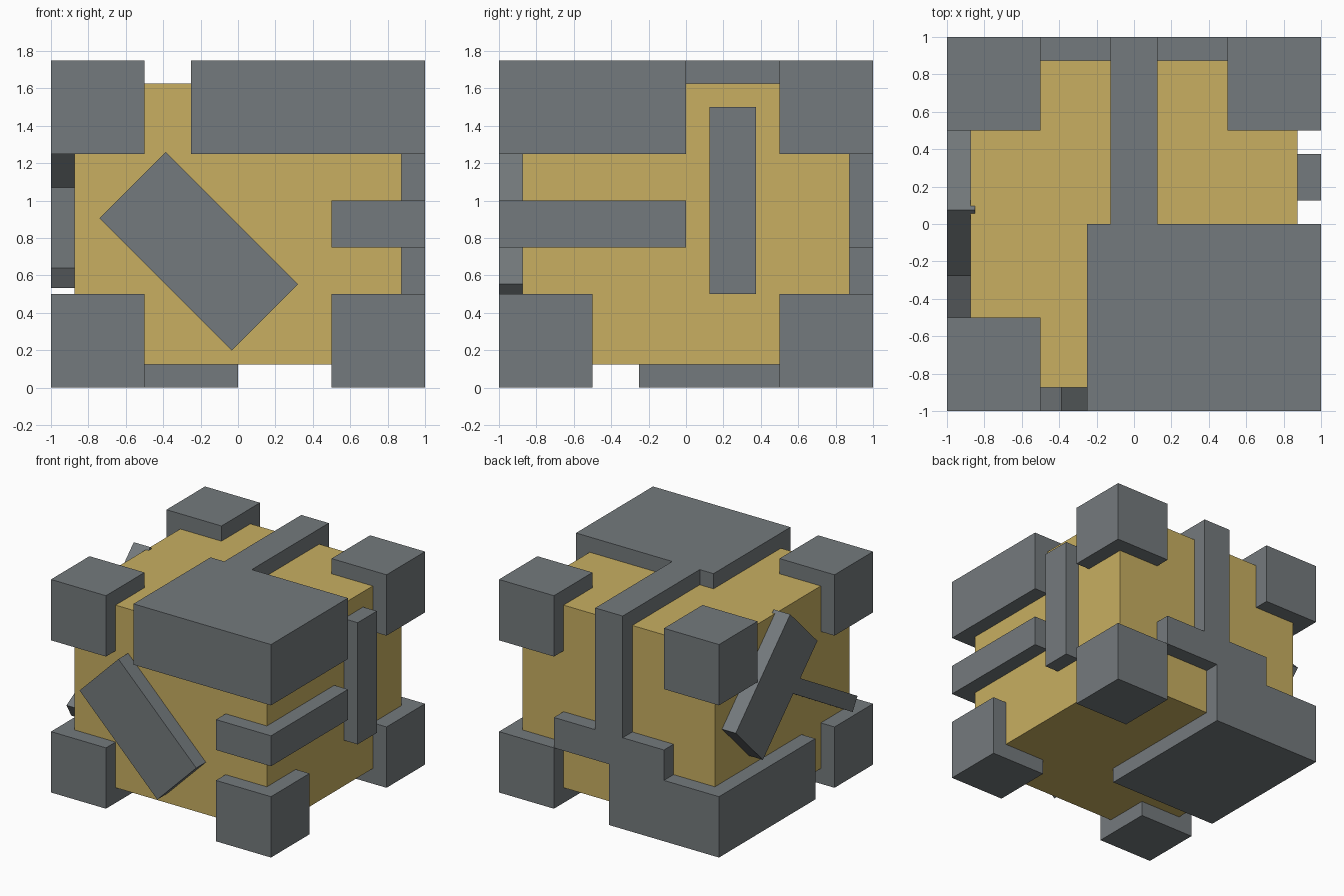
import bpy
from math import radians
from mathutils import Vector, Matrix

if "Cube" in bpy.data.objects:
    bpy.data.objects.remove(bpy.data.objects["Cube"])


def material(name, rgb):
    m = bpy.data.materials.new(name)
    m.diffuse_color = (*rgb, 1)
    m.use_nodes = True
    m.node_tree.nodes["Principled BSDF"].inputs["Base Color"].default_value = m.diffuse_color
    return m


GOLD = material("gold", (0.58, 0.43, 0.12))
GREY = material("steel_grey", (0.175, 0.195, 0.205))


def box(name, lo, hi, mat=GREY, axis=None, angle=0):
    """Box between two corners, optionally turned about its own centre."""
    lo, hi = Vector(lo), Vector(hi)
    bpy.ops.mesh.primitive_cube_add(size=1)
    o = bpy.context.object
    o.name = name
    o.data.transform(Matrix.Diagonal((*(hi - lo), 1)))
    if axis:
        o.data.transform(Matrix.Rotation(radians(angle), 4, axis))
    o.location = (lo + hi) / 2
    o.data.materials.append(mat)
    return o


# Core block
box("core", (-0.875, -0.875, 0.125), (0.875, 0.875, 1.625), GOLD)

# Plain corner cubes (the other two corners carry larger blocks)
for name, x, y, z in [("top_front_left", -1, -1, 1.25), ("top_back_left", -1, 0.5, 1.25),
                      ("top_back_right", 0.5, 0.5, 1.25), ("bottom_front_left", -1, -1, 0),
                      ("bottom_front_right", 0.5, -1, 0), ("bottom_back_right", 0.5, 0.5, 0)]:
    box("corner_" + name, (x, y, z), (x + 0.5, y + 0.5, z + 0.5))

# Large corner blocks
box("large_corner_top", (-0.25, -1, 1.25), (1, 0, 1.75))
box("large_corner_bottom", (-1, -0.25, 0), (0, 1, 0.5))

# Strap running over the top and down the back to a cross bar
box("top_strap", (-0.125, 0, 1.6), (0.125, 1, 1.75))
box("back_strap", (-0.125, 0.85, 0.75), (0.125, 1, 1.6))
box("back_cross_bar", (-0.5, 0.85, 0.5), (0.5, 1, 0.75))

# Bars on the right side
box("front_right_wrap_bar", (0.5, -1, 0.75), (1, 0, 1))
box("right_upright_bar", (0.85, 0.125, 0.5), (1, 0.375, 1.5))

# Tilted plates on the front and left faces
box("front_tilted_plate", (-0.71, -1, 0.48), (0.29, -0.85, 0.98), axis='Y', angle=45)
box("left_tilted_plate", (-1, -0.248, 0.865), (-0.85, 0.752, 1.365), axis='X', angle=-45)

# Thin bar tucked into the left plate
c = Vector((-0.8, 0.64)) + 0.45 * Vector((0.866, 0.5)) + 0.0625 * Vector((0.5, -0.866))
box("left_thin_bar", (-0.999, c.x - 0.45, c.y - 0.0625), (-0.85, c.x + 0.45, c.y + 0.0625),
    axis='X', angle=30)
